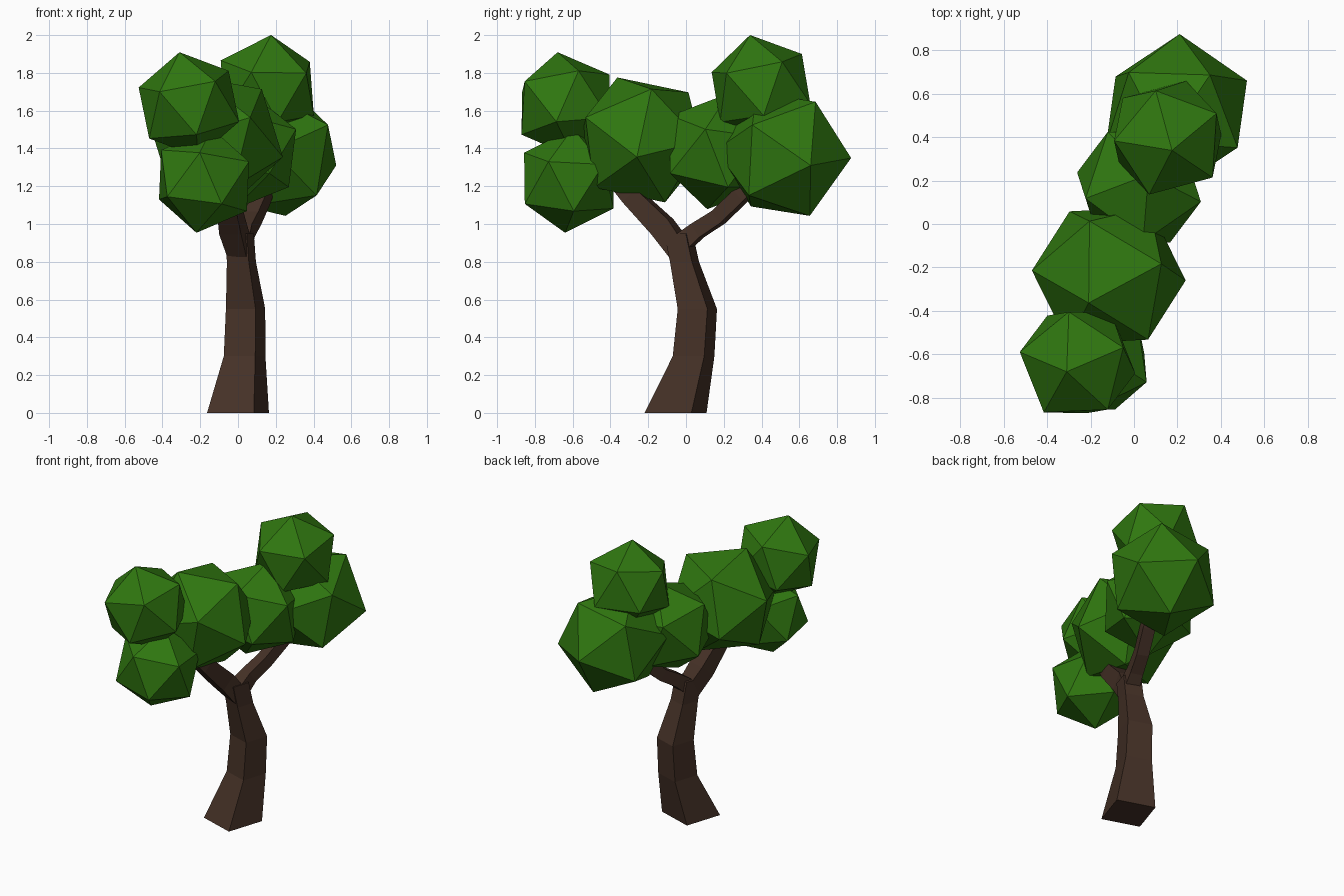
import bpy, bmesh, math
from mathutils import Vector, Matrix

if "Cube" in bpy.data.objects:
    bpy.data.objects.remove(bpy.data.objects["Cube"])


def material(name, rgb):
    m = bpy.data.materials.new(name)
    m.diffuse_color = (*rgb, 1)
    m.use_nodes = True
    m.node_tree.nodes["Principled BSDF"].inputs["Base Color"].default_value = m.diffuse_color
    return m


LEAF = material("leaf green", (0.029, 0.185, 0.005))
BARK = material("bark brown", (0.060, 0.031, 0.020))


def finish(name, bm, mat):
    bmesh.ops.recalc_face_normals(bm, faces=bm.faces)
    me = bpy.data.meshes.new(name)
    bm.to_mesh(me)
    bm.free()
    me.materials.append(mat)
    ob = bpy.data.objects.new(name, me)
    bpy.context.collection.objects.link(ob)


def square_tube(name, sections, angle=None):
    """Tapered four-sided tube; sections are (x, y, z, side).
    With an angle the rings lie level, otherwise they follow the path."""
    bm = bmesh.new()
    pts = [Vector(s[:3]) for s in sections]
    rings = []
    for i, (p, s) in enumerate(zip(pts, sections)):
        if angle is not None:
            u = Vector((math.cos(angle), math.sin(angle), 0))
            v = Vector((-u.y, u.x, 0))
        else:
            t = (pts[min(i + 1, len(pts) - 1)] - pts[max(i - 1, 0)]).normalized()
            u = t.cross(Vector((0, 0, 1))).normalized()
            v = u.cross(t)
        h = s[3] / 2
        rings.append([bm.verts.new(p + u * a * h + v * b * h)
                      for a, b in ((-1, -1), (1, -1), (1, 1), (-1, 1))])
    for lo, hi in zip(rings, rings[1:]):
        for k in range(4):
            bm.faces.new((lo[k], lo[(k + 1) % 4], hi[(k + 1) % 4], hi[k]))
    bm.faces.new(rings[0])
    bm.faces.new(rings[-1])
    finish(name, bm, BARK)


def leaf_clump(name, centre, radius, corner, neighbour):
    """Icosahedron turned so that two adjacent corners point the given ways."""
    z = Vector(corner).normalized()
    n = Vector(neighbour)
    x = (n - z * n.dot(z)).normalized()
    y = z.cross(x)
    rot = Matrix((x, y, z)).transposed().to_4x4()
    bm = bmesh.new()
    bmesh.ops.create_icosphere(bm, subdivisions=1, radius=1)
    # local +x must be the direction of an upper-ring corner
    top = [v.co for v in bm.verts if 0.2 < v.co.z < 0.8][0]
    align = Matrix.Rotation(-math.atan2(top.y, top.x), 4, 'Z')
    bm.transform(Matrix.Translation(centre) @ rot @ align @ Matrix.Scale(radius, 4))
    finish(name, bm, LEAF)


# Trunk and the two forked branches
square_tube("trunk", [(0, -0.055, 0, 0.26), (0.035, 0.04, 0.30, 0.175),
                      (0.04, 0.06, 0.55, 0.165), (0.018, -0.008, 0.80, 0.122),
                      (0.008, -0.04, 0.95, 0.12)], math.radians(-18))
square_tube("front_branch", [(0.01, -0.03, 0.86, 0.11), (-0.03, -0.125, 0.985, 0.12),
                             (-0.06, -0.29, 1.15, 0.10), (-0.10, -0.42, 1.30, 0.08)])
square_tube("back_branch", [(0.02, -0.02, 0.90, 0.10), (0.04, 0.06, 0.965, 0.085),
                            (0.08, 0.17, 1.035, 0.08), (0.13, 0.29, 1.15, 0.08),
                            (0.17, 0.40, 1.27, 0.07)])

# Foliage clumps from front to back
leaf_clump("leaves_front_upper", (-0.26, -0.638, 1.632), 0.285,
           (-0.05, -0.042, 0.278), (-0.04, 0.233, 0.16))
leaf_clump("leaves_front_lower", (-0.18, -0.62, 1.23), 0.28,
           (-0.04, -0.02, -0.275), (0.24, 0.03, -0.12))
leaf_clump("leaves_front_middle", (-0.116, -0.237, 1.445), 0.366,
           (-0.094, -0.128, 0.335), (0.236, 0.052, 0.265))
leaf_clump("leaves_centre", (0.023, 0.17, 1.385), 0.315,
           (0.147, -0.26, -0.12), (0.28, -0.06, 0.12))
leaf_clump("leaves_back_lower", (0.196, 0.515, 1.37), 0.36,
           (0.014, 0.35, -0.02), (0.33, 0.125, -0.06))
leaf_clump("leaves_back_upper", (0.155, 0.397, 1.72), 0.287,
           (0.02, -0.058, 0.28), (0.23, 0.115, 0.14))
